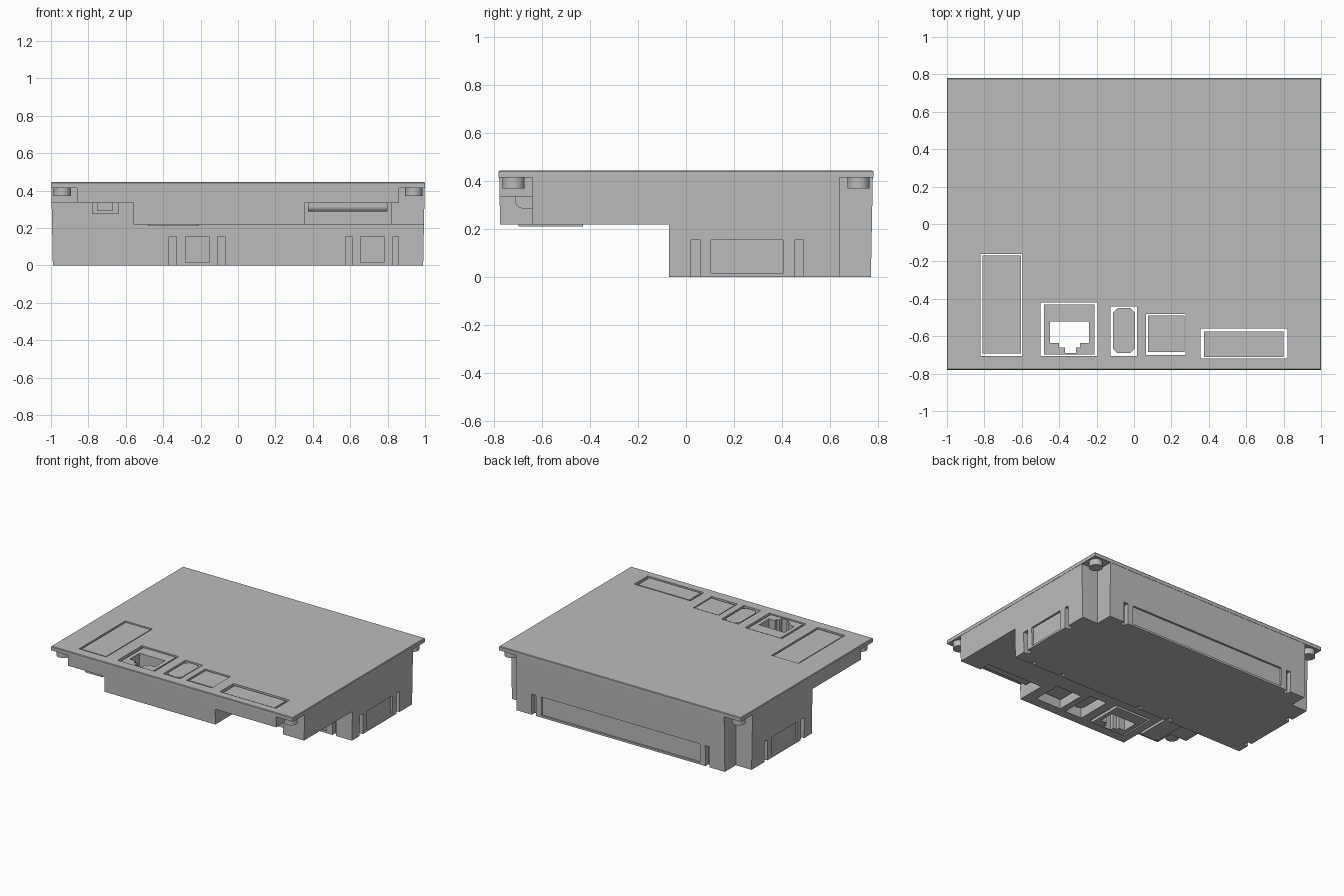
import bpy, bmesh, math
from mathutils import Matrix

if "Cube" in bpy.data.objects:
    bpy.data.objects.remove(bpy.data.objects["Cube"])

grey = bpy.data.materials.new("housing grey")
grey.diffuse_color = (0.5, 0.5, 0.5, 1)
grey.use_nodes = True
grey.node_tree.nodes["Principled BSDF"].inputs["Base Color"].default_value = grey.diffuse_color


def finish(name, bm):
    bmesh.ops.recalc_face_normals(bm, faces=bm.faces)
    me = bpy.data.meshes.new(name)
    bm.to_mesh(me)
    bm.free()
    me.materials.append(grey)
    ob = bpy.data.objects.new(name, me)
    bpy.context.collection.objects.link(ob)
    return ob


def stack(bm, outlines):
    """Skin a list of (outline, z) rings into a closed solid."""
    rings = [[bm.verts.new((x, y, z)) for x, y in pts] for pts, z in outlines]
    for a, b in zip(rings, rings[1:]):
        n = len(a)
        for i in range(n):
            bm.faces.new((a[i], a[(i + 1) % n], b[(i + 1) % n], b[i]))
    bm.faces.new(rings[0][::-1])
    bm.faces.new(rings[-1])


def rect(x0, x1, y0, y1):
    return [(x0, y0), (x1, y0), (x1, y1), (x0, y1)]


def box(bm, x0, x1, y0, y1, z0, z1):
    r = rect(x0, x1, y0, y1)
    stack(bm, [(r, z0), (r, z1)])


def boxes(name, *dims):
    bm = bmesh.new()
    for d in dims:
        box(bm, *d)
    return finish(name, bm)


def cut(ob, dims):
    """Subtract a set of boxes from an object."""
    cutter = boxes("cutter", *dims)
    cutter.hide_render = True
    mod = ob.modifiers.new("cut", 'BOOLEAN')
    mod.operation, mod.object, mod.solver = 'DIFFERENCE', cutter, 'EXACT'
    mod.use_self = True
    dg = bpy.context.evaluated_depsgraph_get()
    me = bpy.data.meshes.new_from_object(ob.evaluated_get(dg))
    ob.modifiers.clear()
    ob.data = me
    bpy.data.objects.remove(cutter)


# Port openings in the cover (x0, x1, y0, y1)
ports = [(-.82, -.595, -.705, -.16), (-.5, -.195, -.705, -.42),
         (-.125, .015, -.705, -.44), (.065, .275, -.7, -.48),
         (.355, .82, -.72, -.56)]
through = [(*p, .1, .6) for p in ports]

# Cover plate with a fine top chamfer
bm = bmesh.new()
full = rect(-1, 1, -.78, .78)
stack(bm, [(full, .415), (full, .44),
           (rect(-.996, .996, -.776, .776), .445)])
cover = finish("cover_plate", bm)
cut(cover, through)

# Housing with slight draft
bm = bmesh.new()
stack(bm, [(rect(-.99, .99, -.77, .77), 0),
           (rect(-.998, .998, -.778, .778), .415)])
housing = finish("housing", bm)

# Corner notches, raised front, left shelf and front right pocket
shape = [(-2, 2, -2, -.07, -1, .22), (-2, -.56, -2, -.07, -1, .335),
         (.355, .82, -2, -.555, -1, .335),
         (.355, 2, -2, -.64, -1, .335)]
for sx in (-1, 1):
    for sy in (-1, 1):
        xs = sorted((sx * .86, sx * 2))
        ys = sorted((sy * .64, sy * 2))
        shape.append((*xs, *ys, -1, .6))
cut(housing, shape)

# Latch windows and the narrow slots beside them
SLOT, WIN = .035, .012
latches = []
for a, b, deep in [(-.37, -.33, 1), (-.28, -.155, 0), (-.11, -.07, 1),
                   (.575, .61, 1), (.655, .78, 0), (.83, .858, 1)]:
    d = SLOT if deep else WIN
    latches.append((a, b, -.09, -.07 + d, -.02 if deep else .015, .155))
for a, b, deep in [(-.735, -.7, 1), (-.655, .655, 0), (.7, .735, 1)]:
    d = SLOT if deep else WIN
    latches.append((a, b, .77 - d, .9, -.02 if deep else .015, .155))
for a, b, deep in [(.02, .06, 1), (.105, .405, 0), (.455, .49, 1)]:
    d = SLOT if deep else WIN
    for s in (-1, 1):
        xs = sorted((s * (.99 - d), s * 1.2))
        latches.append((*xs, a, b, -.02 if deep else .015, .155))
cut(housing, latches)
cut(housing, through)

# Round feet under the cover corners
for sx in (-1, 1):
    for sy in (-1, 1):
        bm = bmesh.new()
        bmesh.ops.create_cone(bm, cap_ends=True, segments=32, radius1=.046,
                              radius2=.046, depth=.05,
                              matrix=Matrix.Translation((sx * .94, sy * .718, .395)))
        for f in bm.faces:
            f.smooth = abs(f.normal.z) < .5
        for e in bm.edges:
            e.smooth = abs(e.verts[0].co.z - e.verts[1].co.z) > .01
        finish("corner_foot", bm)

# Long terminal block with its plug underneath
boxes("terminal_block", (-.81, -.605, -.692, -.168, .335, .44))
plug = boxes("terminal_plug", (-.78, -.64, -.69, -.18, .275, .335))
cut(plug, [(-.75, -.67, -.8, -.62, .295, .36)])

# Network jack with stepped opening
jack = boxes("network_jack", (-.48, -.21, -.697, -.43, .212, .44))
cut(jack, [(-.45, -.24, -.635, -.52, 0, 1), (-.4, -.29, -.66, -.6, 0, 1),
           (-.37, -.31, -.69, -.64, 0, 1)])

# Serial port with clipped corners
bm = bmesh.new()
x0, x1, y0, y1, c = -.113, .005, -.69, -.45, .025
octo = [(x0 + c, y0), (x1 - c, y0), (x1, y0 + c), (x1, y1 - c),
        (x1 - c, y1), (x0 + c, y1), (x0, y1 - c), (x0, y0 + c)]
stack(bm, [(octo, .28), (octo, .44)])
finish("serial_port", bm)

# Square port
boxes("square_port", (.075, .27, -.685, -.49, .28, .44))

# Wide connector with rounded lower front edge
bm = bmesh.new()
profile = [(-.71, .44), (-.71, .31), (-.705, .298), (-.697, .29),
           (-.685, .287), (-.575, .287), (-.575, .44)]
ends = [[bm.verts.new((x, y, z)) for y, z in profile] for x in (.375, .8)]
for i in range(len(profile)):
    j = (i + 1) % len(profile)
    bm.faces.new((ends[0][i], ends[0][j], ends[1][j], ends[1][i]))
for e in ends:
    bm.faces.new(e)
finish("wide_connector", bm)
